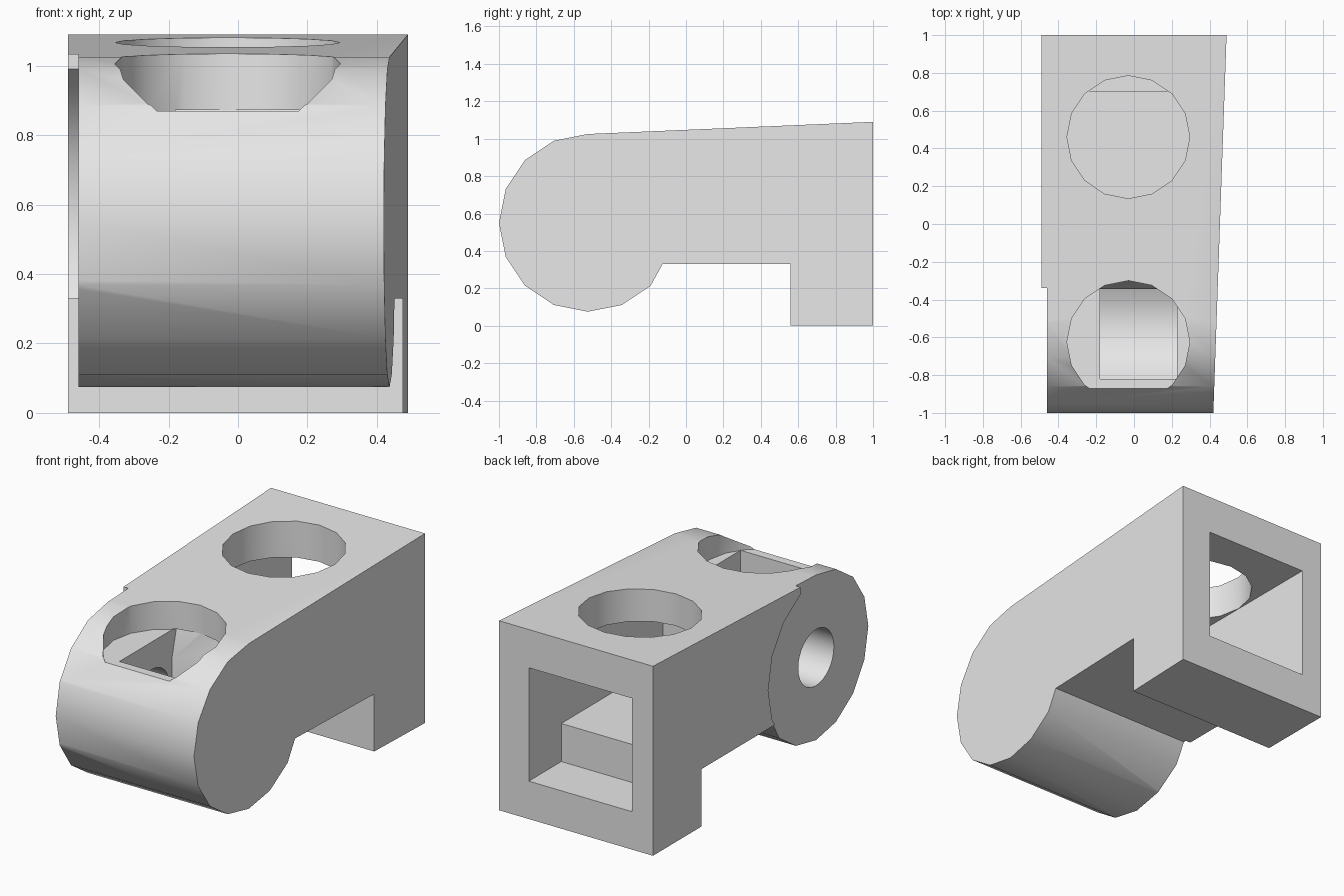
import bpy
import bmesh
from math import cos, sin, radians

cube = bpy.data.objects.get("Cube")
if cube:
    bpy.data.objects.remove(cube, do_unlink=True)

grey = bpy.data.materials.new("plain grey")
grey.use_nodes = True
grey.diffuse_color = (0.8, 0.8, 0.8, 1)
grey.node_tree.nodes["Principled BSDF"].inputs["Base Color"].default_value = (0.8, 0.8, 0.8, 1)


def loft(name, start, end):
    """Solid between two matching outlines."""
    bm = bmesh.new()
    a = [bm.verts.new(p) for p in start]
    b = [bm.verts.new(p) for p in end]
    bm.faces.new(a)
    bm.faces.new(b)
    for i in range(len(a)):
        j = (i + 1) % len(a)
        bm.faces.new((a[i], a[j], b[j], b[i]))
    bmesh.ops.recalc_face_normals(bm, faces=bm.faces[:])
    mesh = bpy.data.meshes.new(name)
    bm.to_mesh(mesh)
    bm.free()
    mesh.materials.append(grey)
    obj = bpy.data.objects.new(name, mesh)
    bpy.context.collection.objects.link(obj)
    return obj


def prism_x(name, outline, x0, x1, taper=0):
    """Extrude a y-z outline along x; taper leans the far side along y."""
    return loft(name, [(x0, y, z) for y, z in outline],
                [(x1 + taper * y, y, z) for y, z in outline])


def prism_z(name, outline, z0, z1):
    return loft(name, [(x, y, z0) for x, y in outline],
                [(x, y, z1) for x, y in outline])


def arc(cu, cv, r, a0, a1, n):
    """Points along an arc, angles in degrees, both ends included."""
    step = (a1 - a0) / n
    return [(cu + r * cos(radians(a0 + step * i)),
             cv + r * sin(radians(a0 + step * i))) for i in range(n + 1)]


def circle(cu, cv, r, n):
    return arc(cu, cv, r, 0, 360, n)[:-1]


def cut(obj, cutter):
    cutter.hide_render = True
    mod = obj.modifiers.new("cut", "BOOLEAN")
    mod.operation = "DIFFERENCE"
    mod.solver = "EXACT"
    mod.object = cutter
    bpy.context.view_layer.objects.active = obj
    bpy.ops.object.modifier_apply(modifier=mod.name)
    bpy.data.objects.remove(cutter, do_unlink=True)


BARREL_Y, BARREL_Z, BARREL_R = -0.525, 0.55, 0.475

# Body: round barrel at the front, straight arm, foot at the back
outline = arc(BARREL_Y, BARREL_Z, BARREL_R, 90, 315, 10)
outline += [(-0.125, 0.33), (0.56, 0.33), (0.56, 0), (1, 0), (1, 1.09)]
body = prism_x("arm_body", outline, -0.49, 0.455, taper=0.035)

# Shallow recess around the barrel on one side
cut(body, prism_x("recess_front", [(-1.1, -0.1), (-0.34, -0.1), (-0.34, 1.2), (-1.1, 1.2)],
                  -0.6, -0.46))
cut(body, prism_x("recess_round", circle(BARREL_Y, BARREL_Z, BARREL_R + 0.003, 16),
                  -0.6, -0.46))

# Rectangular duct from the back, deeper inside the foot
duct = [(1.1, 0.218), (1.1, 0.87), (-0.22, 0.87), (-0.22, 0.437),
        (0.705, 0.437), (0.705, 0.218)]
cut(body, prism_x("duct", duct, -0.357, 0.30))

# Two round openings in the top
cut(body, prism_z("back_opening", circle(-0.03, 0.46, 0.325, 16), 0.8, 1.3))
cut(body, prism_z("front_opening", circle(-0.03, -0.625, 0.325, 16), 0.87, 1.3))

# Pocket below the front opening, with a concave floor
pocket = arc(BARREL_Y, BARREL_Z, 0.36, 215, 300, 8)
pocket += [(-0.345, 0.7), (-0.30, 0.873), (-0.82, 0.873)]
cut(body, prism_x("pocket", pocket, -0.18, 0.227))

# Pin hole through the recessed side into the pocket
cut(body, prism_x("pin_hole", circle(BARREL_Y, BARREL_Z, 0.162, 32), -0.7, -0.1))

bpy.ops.object.select_all(action="DESELECT")
body.select_set(True)
bpy.context.view_layer.objects.active = body
bpy.ops.object.shade_smooth_by_angle(angle=radians(30))
